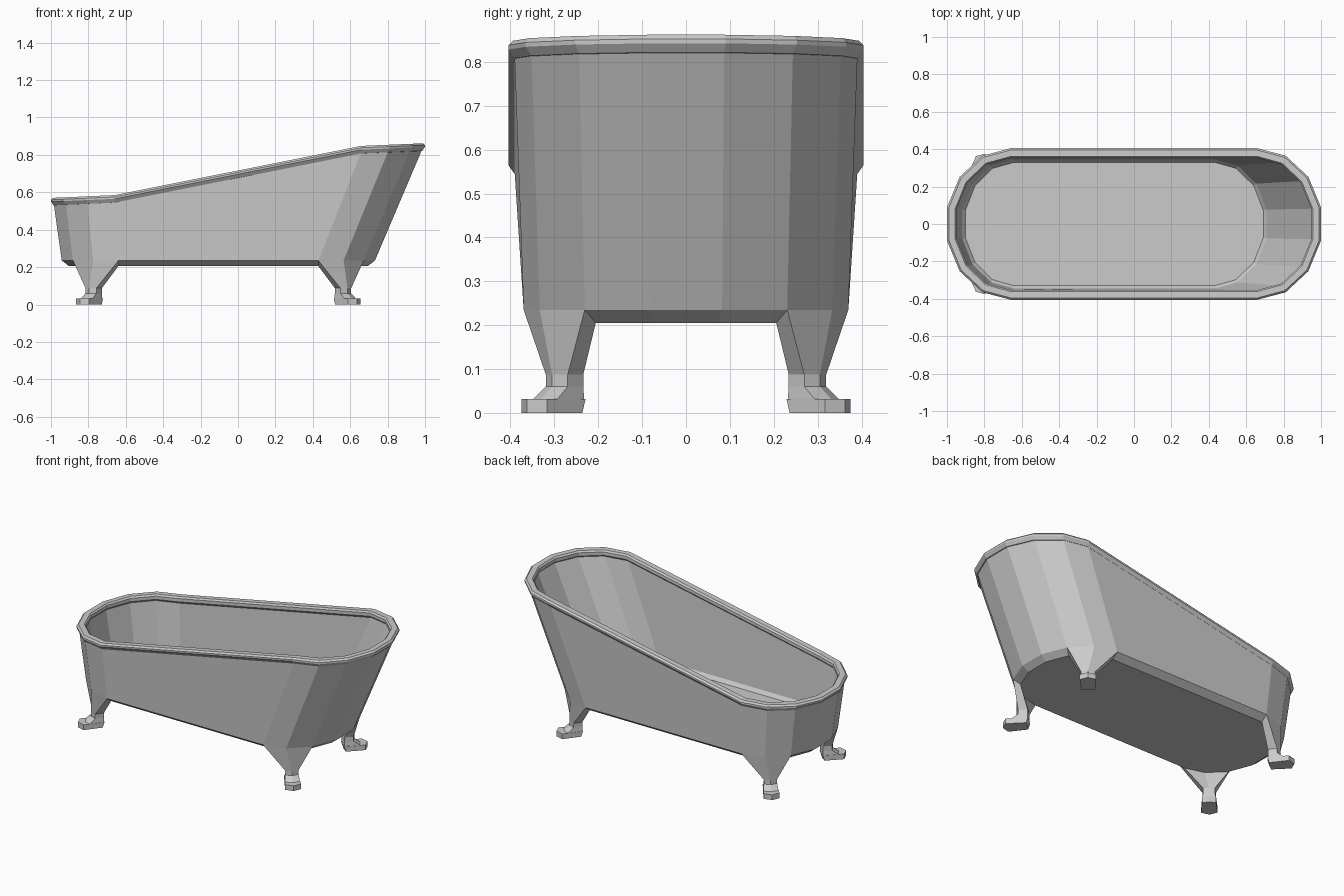
import bpy, bmesh
from math import radians, sin, cos
from mathutils import Vector

cube = bpy.data.objects.get("Cube")
if cube:
    bpy.data.objects.remove(cube, do_unlink=True)

grey = bpy.data.materials.new("light grey enamel")
grey.use_nodes = True
colour = (0.6, 0.6, 0.6, 1)
grey.diffuse_color = colour
grey.node_tree.nodes["Principled BSDF"].inputs["Base Color"].default_value = colour

# Angles of the four corners in each quarter of the outline
ANGLES = [90 - i * 180 / 7 for i in range(4)]


def corner(sx, sy, angle, centre, rx, ry):
    """One outline corner; centre holds the left and right arc centres."""
    a = radians(angle)
    return (centre[sx > 0] + sx * rx * cos(a), sy * ry * sin(a))


def outline(centre, rx, ry):
    pts = []
    for sx, sy in ((1, 1), (1, -1), (-1, -1), (-1, 1)):
        order = ANGLES if sx == sy else ANGLES[::-1]
        pts += [corner(sx, sy, a, centre, rx, ry) for a in order]
    return pts


def rim_height(x):
    """Sloping top: nearly level at both ends, rising between them."""
    if x < -0.66:
        return 0.585 + (x + 0.66) * 0.045
    if x > 0.66:
        return 0.848 + (x - 0.66) * 0.042
    return 0.585 + (x + 0.66) * 0.263 / 1.32


def level_ring(centre, rx, ry, z):
    return [Vector((x, y, z)) for x, y in outline(centre, rx, ry)]


def sloped_ring(inset, drop):
    return [Vector((x, y, rim_height(x) - drop))
            for x, y in outline((-0.66, 0.66), 0.348 - inset, 0.405 - inset)]


def loft(name, rings, cap_start=False, cap_end=False, closed=False):
    bm = bmesh.new()
    loops = [[bm.verts.new(p) for p in ring] for ring in rings]
    pairs = list(zip(loops, loops[1:]))
    if closed:
        pairs.append((loops[-1], loops[0]))
    for a, b in pairs:
        n = len(a)
        for i in range(n):
            j = (i + 1) % n
            bm.faces.new((a[i], a[j], b[j], b[i]))
    if cap_start:
        bm.faces.new(loops[0][::-1])
    if cap_end:
        bm.faces.new(loops[-1])
    bmesh.ops.recalc_face_normals(bm, faces=bm.faces)
    mesh = bpy.data.meshes.new(name)
    bm.to_mesh(mesh)
    bm.free()
    mesh.materials.append(grey)
    obj = bpy.data.objects.new(name, mesh)
    bpy.context.collection.objects.link(obj)
    return obj


# Basin: underside, outer wall, inner wall and floor
BASE = (-0.64, 0.43)
loft("basin", [
    level_ring(BASE, 0.27, 0.33, 0.205),
    level_ring(BASE, 0.31, 0.37, 0.235),
    sloped_ring(0.014, 0.03),
    sloped_ring(0.036, 0.03),
    level_ring(BASE, 0.286, 0.346, 0.262),
    level_ring(BASE, 0.268, 0.33, 0.24),
], cap_start=True, cap_end=True)

# Rolled rim with bevelled edges
RIM = [(0.01, 0), (0, 0.01), (0, 0.02), (0.014, 0.04),
       (0.036, 0.045), (0.052, 0.03), (0.052, 0.01), (0.044, 0)]
loft("rim", [sloped_ring(*p) for p in RIM], closed=True)


# Legs: flared top merging into the basin, narrow ankle, outward foot
def leg(name, sx, sy):
    top = [Vector((*corner(sx, sy, a, BASE, 0.31, 0.37), 0.235))
           for a in ANGLES[:3]]
    top += [Vector((*corner(sx, sy, a, BASE, 0.27, 0.33), 0.205))
            for a in ANGLES[2::-1]]
    ankle = Vector((BASE[sx > 0] + sx * 0.132, sy * 0.278, 0))
    out = Vector((sx * cos(radians(49)), sy * sin(radians(49)), 0))
    side = Vector((-sx * sin(radians(49)), sy * cos(radians(49)), 0))

    def section(z, tip, shoulder, heel, width):
        plan = [(shoulder, width), (tip, 0), (shoulder, -width),
                (heel, -width * 0.85), (heel - 0.004, 0), (heel, width * 0.85)]
        return [ankle + out * t + side * s + Vector((0, 0, z))
                for t, s in plan]

    loft(name, [
        top,
        section(0.087, 0.036, 0.022, -0.03, 0.038),
        section(0.06, 0.036, 0.022, -0.03, 0.038),
        section(0.032, 0.07, 0.056, -0.03, 0.042),
        section(0.032, 0.112, 0.09, -0.032, 0.045),
        section(0, 0.112, 0.09, -0.022, 0.045),
    ], cap_end=True)


for end, sx in (("left", 1), ("right", -1)):
    for place, sy in (("front", -1), ("back", 1)):
        leg(f"{place}_{end}_leg", sx, sy)
